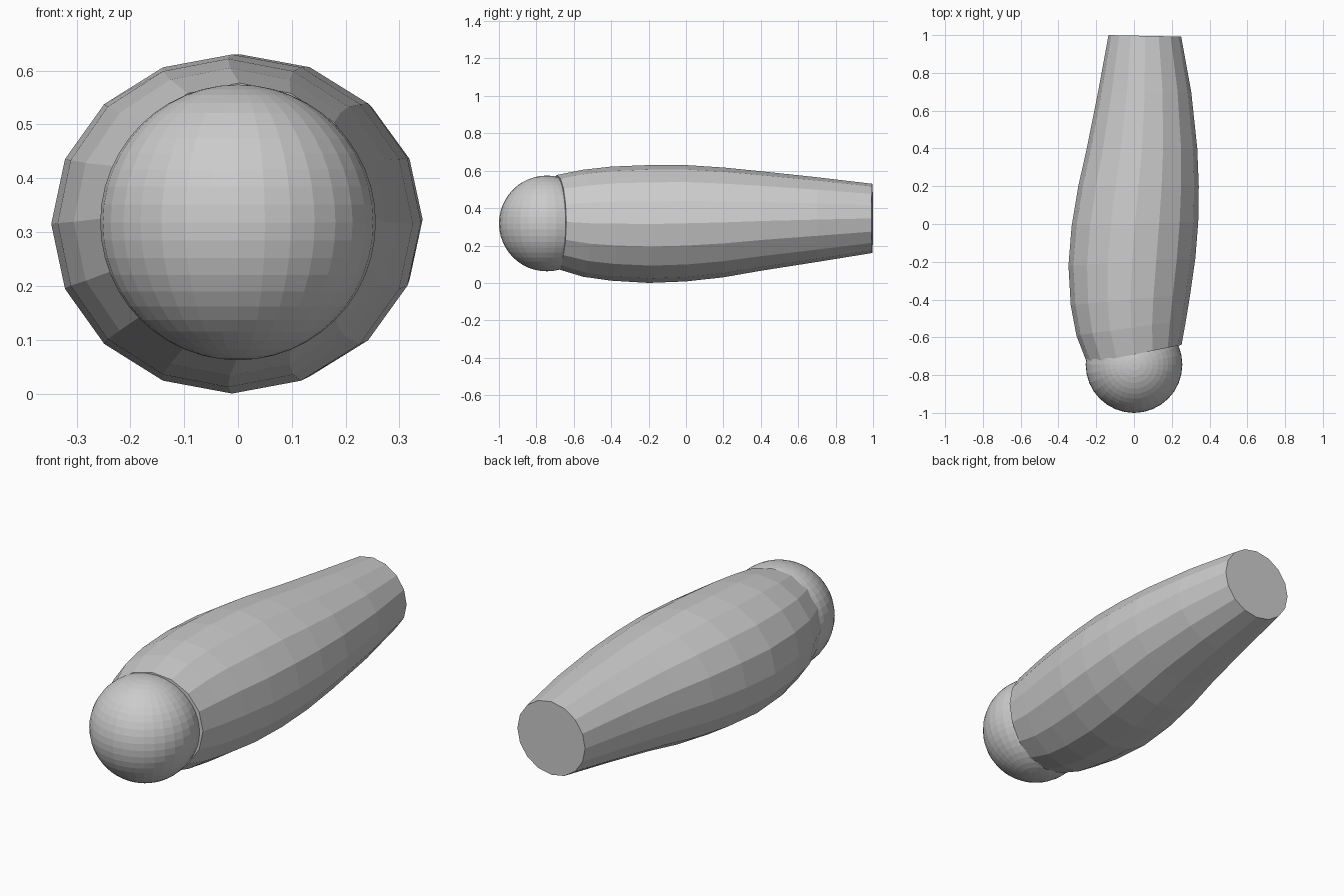
import bpy, bmesh, math

if "Cube" in bpy.data.objects:
    bpy.data.objects.remove(bpy.data.objects["Cube"])

SIDES = 16

# Stations along the body: y, y tilt, left x, right x, bottom z, top z
STATIONS = [
    (-0.69, 0.05, -0.247, 0.252, 0.075, 0.577),
    (-0.55, 0.04, -0.305, 0.275, 0.033, 0.605),
    (-0.40, 0.03, -0.335, 0.298, 0.012, 0.622),
    (-0.20, 0.02, -0.347, 0.325, 0.000, 0.630),
    (0.00, 0.01, -0.330, 0.340, 0.008, 0.630),
    (0.20, 0.00, -0.295, 0.343, 0.030, 0.617),
    (0.40, 0.00, -0.250, 0.335, 0.065, 0.597),
    (0.70, 0.00, -0.190, 0.303, 0.112, 0.565),
    (0.996, -0.004, -0.135, 0.250, 0.160, 0.530),
]


def add_object(name, bm):
    bmesh.ops.recalc_face_normals(bm, faces=bm.faces)
    mesh = bpy.data.meshes.new(name)
    bm.to_mesh(mesh)
    bm.free()
    obj = bpy.data.objects.new(name, mesh)
    bpy.context.collection.objects.link(obj)
    return obj


# Tapered, slightly bowed body lofted through elliptical rings
bm = bmesh.new()
rings = []
for y, tilt, xl, xr, zb, zt in STATIONS:
    cx, rx = (xl + xr) / 2, (xr - xl) / 2
    cz, rz = (zb + zt) / 2, (zt - zb) / 2
    ring = []
    for i in range(SIDES):
        a = math.tau * i / SIDES
        ring.append(bm.verts.new((cx + rx * math.cos(a),
                                  y + tilt * math.cos(a),
                                  cz + rz * math.sin(a))))
    rings.append(ring)
for a, b in zip(rings, rings[1:]):
    for i in range(SIDES):
        j = (i + 1) % SIDES
        bm.faces.new((a[i], a[j], b[j], b[i]))
bm.faces.new(rings[0])
bm.faces.new(rings[-1])
add_object("tapered_body", bm)

# Ball set into the front end
bm = bmesh.new()
bmesh.ops.create_uvsphere(bm, u_segments=32, v_segments=24, radius=0.256)
ball = add_object("joint_ball", bm)
ball.location = (0.0, -0.744, 0.318)
